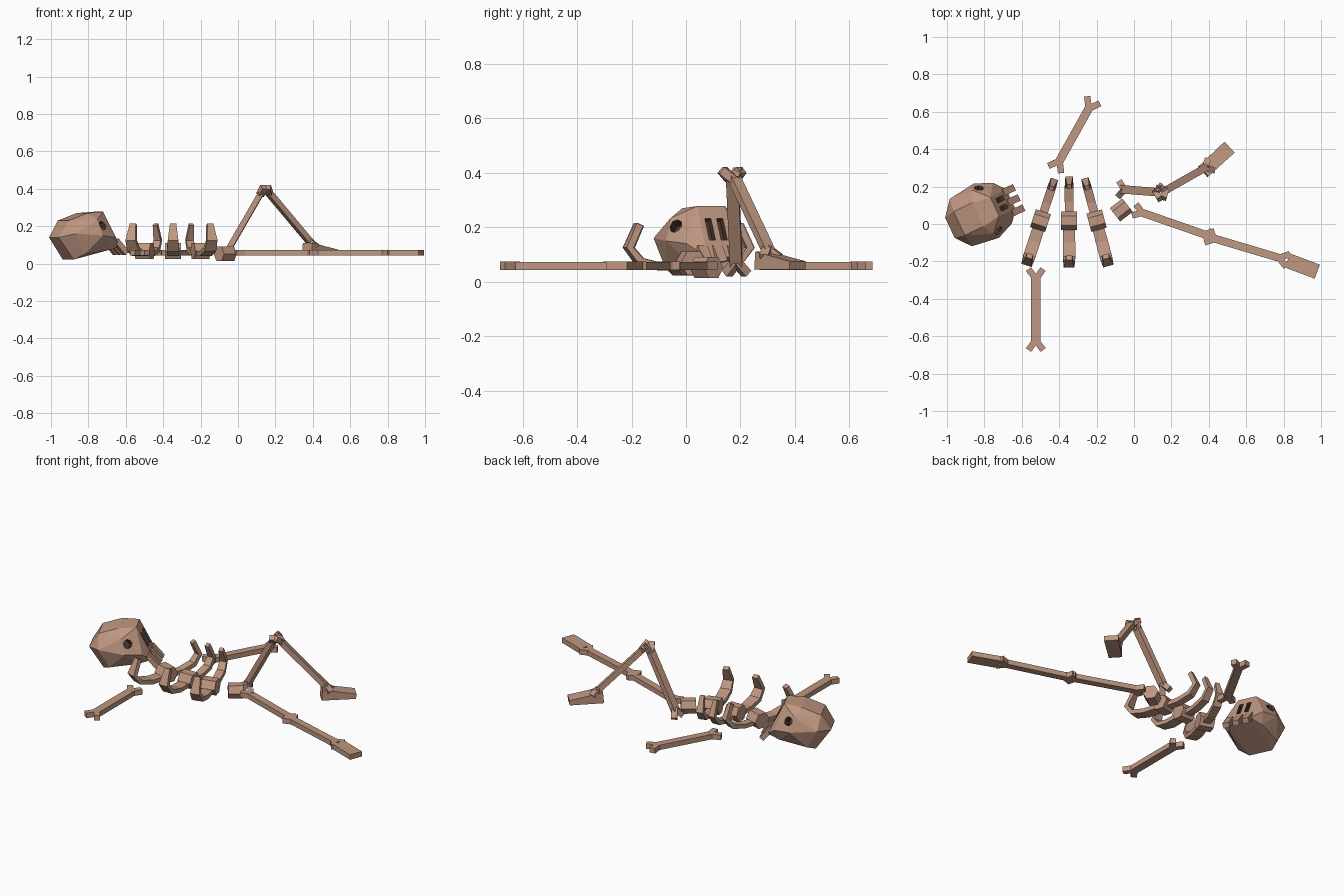
import bpy, bmesh
from math import radians, pi
from mathutils import Matrix, Vector

cube = bpy.data.objects.get("Cube")
if cube:
    bpy.data.objects.remove(cube, do_unlink=True)


def material(name, color):
    m = bpy.data.materials.new(name)
    m.use_nodes = True
    m.diffuse_color = color
    m.node_tree.nodes["Principled BSDF"].inputs["Base Color"].default_value = color
    return m


BONE = material("bone", (0.52, 0.31, 0.22, 1))
DARK = material("dark_socket", (0.07, 0.04, 0.03, 1))


def finish(name, bm, matrix=Matrix()):
    bm.transform(matrix)
    bmesh.ops.recalc_face_normals(bm, faces=bm.faces)
    mesh = bpy.data.meshes.new(name)
    bm.to_mesh(mesh)
    bm.free()
    mesh.materials.append(BONE)
    mesh.materials.append(DARK)
    obj = bpy.data.objects.new(name, mesh)
    bpy.context.collection.objects.link(obj)
    return obj


def beam(bm, a, b, w=0.045, t=0.03, w2=None, t2=None):
    """Box from a to b, w wide sideways and t thick, tapering to w2 x t2."""
    a, b = Vector(a), Vector(b)
    d = (b - a).normalized()
    side = Vector((0, 0, 1)).cross(d).normalized()
    up = d.cross(side)
    for v in bmesh.ops.create_cube(bm, size=1)["verts"]:
        end = v.co.x > 0
        ww, tt = (w2 or w, t2 or t) if end else (w, t)
        v.co = (b if end else a) + side * v.co.y * ww + up * v.co.z * tt


def bone(name, a, b, w=0.045, prong=0.055):
    """Shaft with a two-pronged fork at each end."""
    bm = bmesh.new()
    a, b = Vector(a), Vector(b)
    beam(bm, a, b, w)
    d = (b - a).normalized()
    side = Vector((0, 0, 1)).cross(d).normalized()
    for end, out in ((a, -d), (b, d)):
        for s in (-1, 1):
            way = (out + side * s).normalized()
            beam(bm, end - out * 0.015, end + way * prong, 0.034, 0.031)
    return finish(name, bm)


# Loose arms and legs
FLAT = 0.058
bone("left_arm", (-0.405, 0.325, FLAT), (-0.235, 0.63, FLAT))
bone("right_arm", (-0.525, -0.28, FLAT), (-0.525, -0.635, FLAT), 0.05)
bone("right_thigh", (0.03, 0.065, FLAT), (0.39, -0.06, FLAT), 0.042, 0.045)
bone("right_shin", (0.42, -0.075, FLAT), (0.79, -0.185, FLAT), 0.042, 0.05)
bone("left_thigh", (-0.06, 0.185, 0.06), (0.125, 0.17, 0.38), 0.045, 0.05)
bone("left_shin", (0.16, 0.175, 0.385), (0.39, 0.305, 0.11), 0.04, 0.045)

# Feet
bm = bmesh.new()
beam(bm, (0.82, -0.195, FLAT), (0.98, -0.255, FLAT), 0.08, 0.031)
finish("right_foot", bm)
bm = bmesh.new()
beam(bm, (0.37, 0.28, 0.078), (0.51, 0.41, 0.06), 0.075, 0.065, 0.08, 0.03)
finish("left_foot", bm)


# Vertebrae and pelvis
def vertebra(name, place, angle, radius, length):
    bm = bmesh.new()
    bmesh.ops.create_cone(bm, cap_ends=True, segments=6, radius1=radius,
                          radius2=radius, depth=length)
    turn = Matrix.Rotation(radians(angle), 4, "Z") @ Matrix.Rotation(pi / 2, 4, "Y")
    finish(name, bm, Matrix.Translation(place) @ turn)


# Rib path: outward distance, height, width
RIB = [(0.0, 0.055, 0.07), (0.11, 0.055, 0.075), (0.19, 0.075, 0.075),
       (0.23, 0.125, 0.065), (0.19, 0.21, 0.038)]


def rib(name, matrix, s, narrow):
    bm = bmesh.new()
    rings = []
    for i, (y, z, w) in enumerate(RIB):
        y0, z0, _ = RIB[max(i - 1, 0)]
        y1, z1, _ = RIB[min(i + 1, len(RIB) - 1)]
        n = Vector((0, -(z1 - z0), y1 - y0)).normalized() * 0.013
        c, hw = Vector((0, y, z)), Vector((w * narrow / 2, 0, 0))
        rings.append([bm.verts.new((p.x, p.y * s, p.z)) for p in
                      (c + n + hw, c + n - hw, c - n - hw, c - n + hw)])
    for r, q in zip(rings, rings[1:]):
        for k in range(4):
            bm.faces.new((r[k], r[k - 1], q[k - 1], q[k]))
    bm.faces.new(rings[0])
    bm.faces.new(rings[-1])
    finish(name, bm, matrix)


for i, (x, angle) in enumerate(((-0.5, -18), (-0.347, 0), (-0.2, 15))):
    vertebra(f"vertebra_{i + 1}", (x, 0.018, 0.068), angle, 0.05, 0.085)
    place = Matrix.Translation((x, 0.01, 0)) @ Matrix.Rotation(radians(angle), 4, "Z")
    rib(f"left_rib_{i + 1}", place, 1, 0.62)
    rib(f"right_rib_{i + 1}", place, -1, 0.88)
vertebra("pelvis", (-0.068, 0.075, 0.052), 38, 0.045, 0.085)

# Skull: faceted convex shell, in a frame with the face along +x
HEAD = Matrix.Translation((-0.835, 0.05, 0)) @ Matrix.Rotation(radians(25), 4, "Z")
HALF = [(0.10, 0.055, 0.278), (0.0, 0.07, 0.27), (0.03, 0.13, 0.235),
        (0.05, 0.16, 0.15), (-0.1, 0.14, 0.16), (-0.165, 0.06, 0.14),
        (-0.11, 0.07, 0.23), (-0.08, 0.07, 0.022), (-0.04, 0.12, 0.05),
        (0.12, 0.10, 0.075), (0.145, 0.12, 0.14), (0.195, 0.06, 0.09)]
bm = bmesh.new()
for f, p, z in HALF:
    for s in (-1, 1):
        bm.verts.new((f, p * s, z))
bmesh.ops.convex_hull(bm, input=bm.verts)
bmesh.ops.dissolve_limit(bm, angle_limit=radians(3), verts=bm.verts, edges=bm.edges)
skull = finish("skull", bm, HEAD)

# Cutters for the eye sockets and the two nose slots
bm = bmesh.new()
for s in (-1, 1):
    way = Vector((0.5, 0.72 * s, 0.48)).normalized()
    eye = Vector((0.06, 0.12 * s, 0.2)) + way * 0.01
    bmesh.ops.create_cone(
        bm, cap_ends=True, segments=8, radius1=0.026, radius2=0.026, depth=0.08,
        matrix=Matrix.Translation(eye) @ way.to_track_quat("Z", "Y").to_matrix().to_4x4())
    slot = (Matrix.Translation((0.147, 0.024 * s, 0.195))
            @ Matrix.Rotation(radians(-27), 4, "Y") @ Matrix.Diagonal((0.06, 0.025, 0.09, 1)))
    bmesh.ops.create_cube(bm, size=1, matrix=slot)
for face in bm.faces:
    face.material_index = 1
cutter = finish("socket_cutter", bm, HEAD)
cutter.hide_render = True
cut = skull.modifiers.new("sockets", "BOOLEAN")
cut.operation = "DIFFERENCE"
cut.solver = "EXACT"
cut.object = cutter
bpy.context.view_layer.update()
graph = bpy.context.evaluated_depsgraph_get()
carved = bpy.data.meshes.new_from_object(skull.evaluated_get(graph))
skull.modifiers.clear()
skull.data = carved
bpy.data.objects.remove(cutter, do_unlink=True)

# Teeth
bm = bmesh.new()
for p in (-0.07, -0.01, 0.05):
    beam(bm, (0.165, p, 0.125), (0.228, p, 0.055), 0.038, 0.03)
finish("teeth", bm, HEAD)
